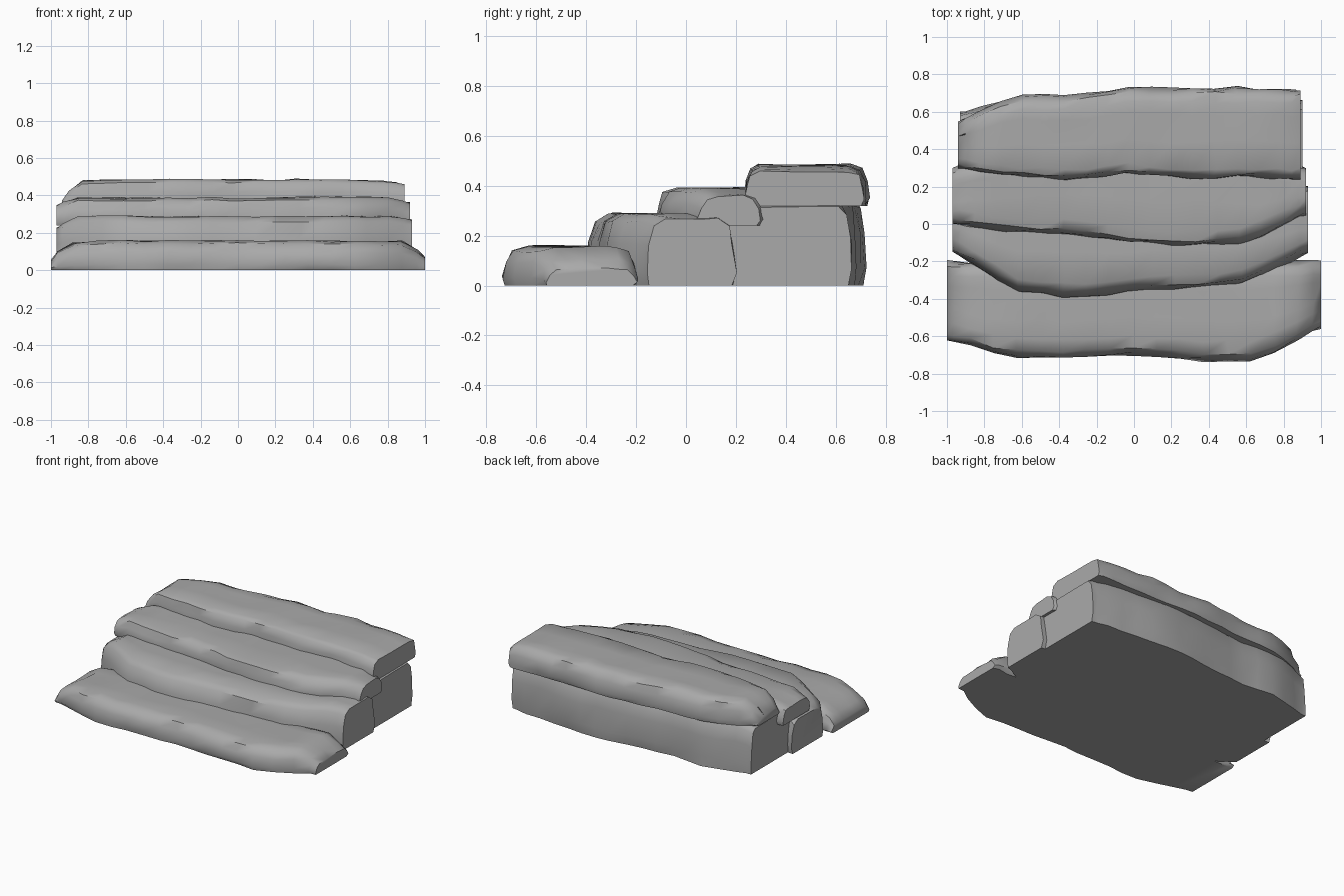
import bpy
import bmesh
import random

random.seed(4)

cube = bpy.data.objects.get("Cube")
if cube:
    bpy.data.objects.remove(cube, do_unlink=True)

stone = bpy.data.materials.new("grey_stone")
stone.use_nodes = True
grey = (0.4, 0.4, 0.4, 1)
stone.diffuse_color = grey
stone.node_tree.nodes["Principled BSDF"].inputs["Base Color"].default_value = grey

# Worn edge from foot to tread: inset as a share of the lean, height as a share of the rise
WORN_EDGE = [(0.3, 0), (0, 0.2), (0.3, 0.6), (1, 0.9), (2.5, 1)]
SEGMENTS = 16
ROUGHNESS = 0.009


def along(values, t):
    """Read evenly spaced values at t between the two ends."""
    place = t * (len(values) - 1)
    i = min(int(place), len(values) - 2)
    return values[i] + (values[i + 1] - values[i]) * (place - i)


def cross_section(front, back, base, top, lean, back_lean):
    """Closed loop from the front foot over the tread to the back foot."""
    rise = top - base
    front_side = [(front + lean * u, base + rise * v) for u, v in WORN_EDGE]
    back_side = [(back - back_lean * u, base + rise * v) for u, v in reversed(WORN_EDGE)]
    tread = [(front + (back - front) * f, top) for f in (0.4, 0.7)]
    return front_side + tread + back_side


def worn_block(name, left, right, fronts, backs, base, top, drops, lean=0.03, back_lean=0.03):
    """Loft the worn section from end to end, lowering the top towards the ends by drops."""
    bm = bmesh.new()
    rings = []
    inner = [i / SEGMENTS for i in range(SEGMENTS + 1)]
    for t in sorted(inner + [0.02, 0.98]):
        at_end = t in (0, 1)
        x = left + (right - left) * t
        wear = sum(
            drop * max(0, 1 - distance / 0.08) ** 2
            for drop, distance in zip(drops, (t, 1 - t))
        )
        height = top - wear + random.uniform(-ROUGHNESS, ROUGHNESS) / 2
        section = cross_section(along(fronts, t), along(backs, t), base, height, lean, back_lean)
        ring = []
        for y, z in section:
            dx, dy, dz = (random.uniform(-ROUGHNESS, ROUGHNESS) for axis in "xyz")
            if at_end:
                dx = 0
            if z == base:
                dz = 0
            ring.append(bm.verts.new((x + dx, y + dy, z + dz / 2)))
        rings.append(ring)
    for a, b in zip(rings, rings[1:]):
        for k in range(len(a)):
            bm.faces.new((a[k - 1], a[k], b[k], b[k - 1]))
    bm.faces.new(rings[0])
    bm.faces.new(rings[-1])
    bmesh.ops.recalc_face_normals(bm, faces=bm.faces)
    mesh = bpy.data.meshes.new(name)
    bm.to_mesh(mesh)
    bm.free()
    mesh.materials.append(stone)
    block = bpy.data.objects.new(name, mesh)
    bpy.context.collection.objects.link(block)
    bpy.ops.object.select_all(action="DESELECT")
    block.select_set(True)
    bpy.context.view_layer.objects.active = block
    bpy.ops.object.shade_smooth_by_angle(angle=0.8)


# Lowest and widest tread
worn_block(
    "bottom_step", left=-1, right=1,
    fronts=[-0.62, -0.72, -0.72, -0.7, -0.73, -0.73, -0.56], backs=[-0.2, -0.2],
    base=0, top=0.155, drops=(0.1, 0.09), lean=0.04,
)

# Second tread, reaching the ground at its sides
worn_block(
    "second_step", left=-0.97, right=0.93,
    fronts=[-0.15, -0.36, -0.4, -0.37, -0.35, -0.32, -0.16], backs=[0.2, 0.2],
    base=0, top=0.287, drops=(0.06, 0.02),
)

# Third tread
worn_block(
    "third_step", left=-0.97, right=0.92,
    fronts=[0, -0.05, -0.05, -0.1, -0.12, -0.1, 0.05], backs=[0.3, 0.5, 0.5, 0.3],
    base=0.24, top=0.388, drops=(0.04, 0.03),
)

# Top slab, slightly overhanging the back
worn_block(
    "top_step", left=-0.94, right=0.89,
    fronts=[0.3, 0.25, 0.24, 0.27, 0.24, 0.25, 0.24],
    backs=[0.55, 0.69, 0.69, 0.73, 0.73, 0.73, 0.72],
    base=0.32, top=0.483, drops=(0.11, 0.03), lean=0.02,
)

# Foundation mass under the upper treads
worn_block(
    "foundation", left=-0.93, right=0.9,
    fronts=[0.05, 0.05], backs=[0.6, 0.68, 0.66, 0.7, 0.72, 0.7, 0.66],
    base=0, top=0.35, drops=(0.04, 0.03), back_lean=0.02,
)
